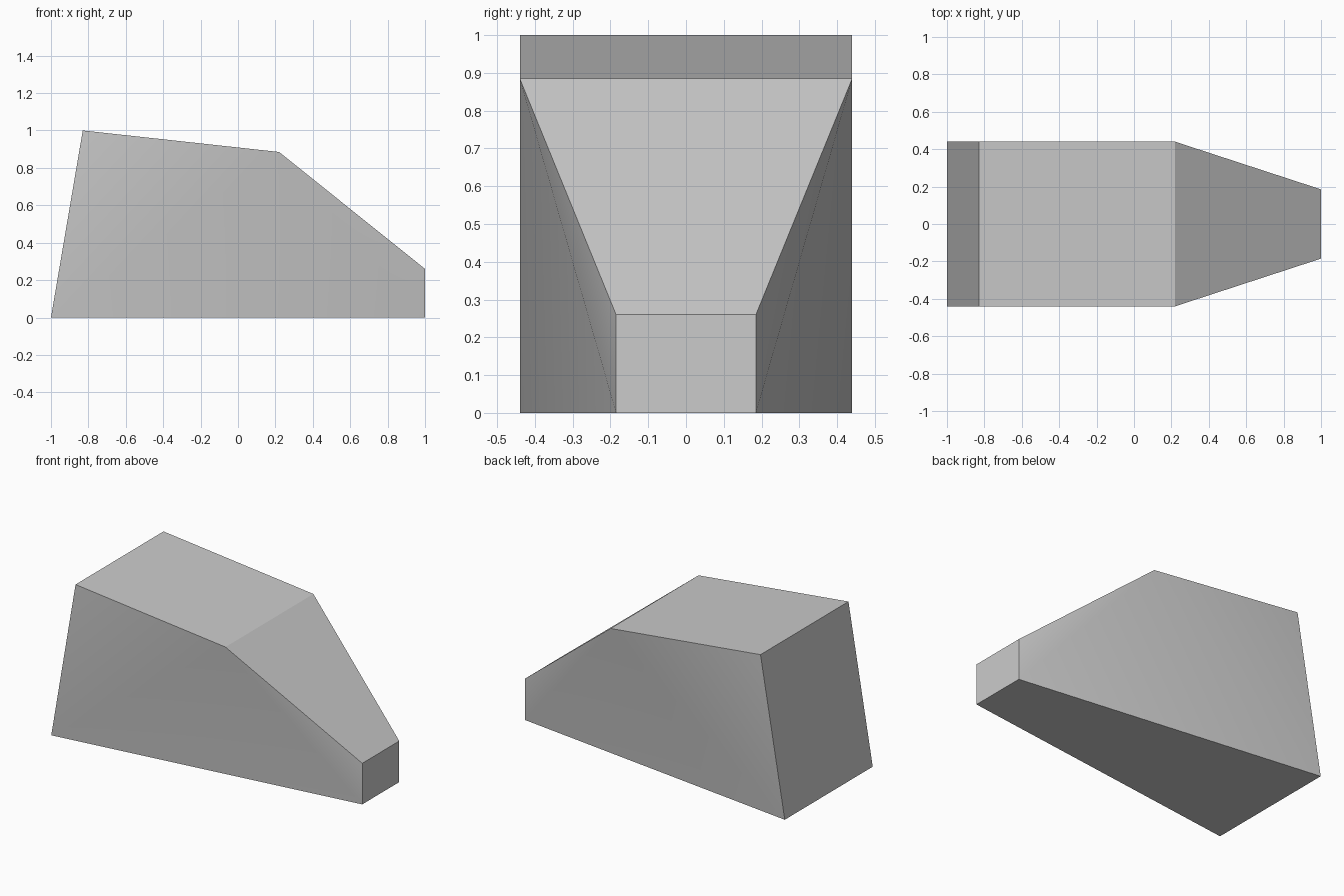
import bpy, bmesh, math

cube = bpy.data.objects.get("Cube")
if cube:
    bpy.data.objects.remove(cube, do_unlink=True)

grey = bpy.data.materials.new("plain grey")
grey.use_nodes = True
colour = (0.6, 0.6, 0.6, 1)
grey.diffuse_color = colour
grey.node_tree.nodes["Principled BSDF"].inputs["Base Color"].default_value = colour

# Side profile: x, half width, z, from the wide end's foot round to the narrow end's foot
profile = [(-1, 0.44, 0), (-0.83, 0.44, 1), (0.22, 0.44, 0.885),
           (1, 0.185, 0.26), (1, 0.185, 0)]

bm = bmesh.new()
near = [bm.verts.new((x, -w, z)) for x, w, z in profile]
far = [bm.verts.new((x, w, z)) for x, w, z in profile]

# End walls, top, sloping nose and base
count = len(profile)
for i in range(count):
    j = (i + 1) % count
    bm.faces.new((near[i], near[j], far[j], far[i]))

# Each side fans out from the shoulder corner
for side in (near, far):
    foot, crown, shoulder, nose, toe = side
    for a, b in ((foot, crown), (nose, toe), (toe, foot)):
        bm.faces.new((shoulder, a, b))
bmesh.ops.recalc_face_normals(bm, faces=bm.faces)

mesh = bpy.data.meshes.new("wedge_body")
bm.to_mesh(mesh)
bm.free()
mesh.materials.append(grey)
body = bpy.data.objects.new("wedge_body", mesh)
bpy.context.collection.objects.link(body)

# Blend the shallow folds on the sides, keep the other edges crisp
bpy.ops.object.select_all(action="DESELECT")
body.select_set(True)
bpy.context.view_layer.objects.active = body
bpy.ops.object.shade_smooth_by_angle(angle=math.radians(30))
